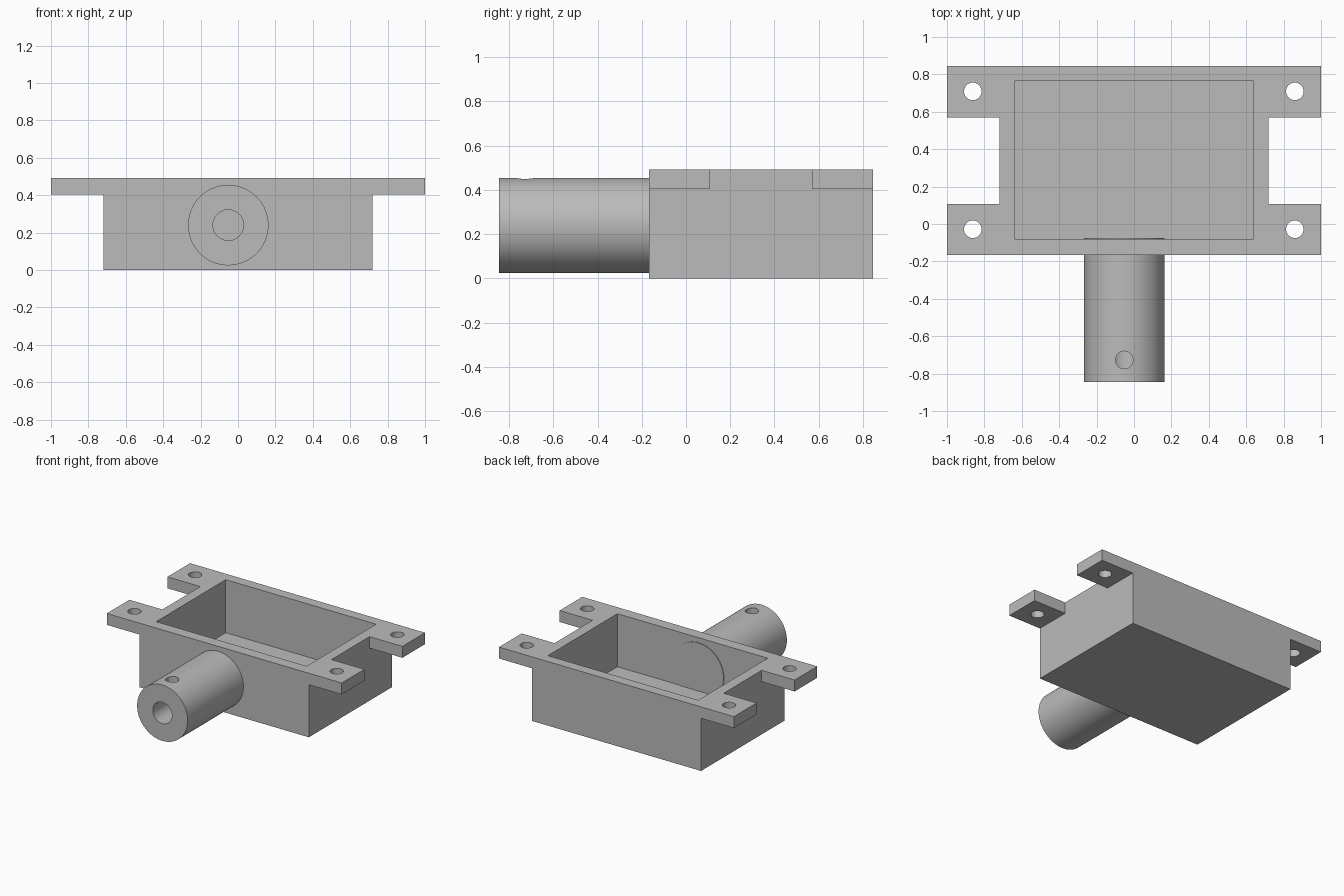
import bpy
import bmesh
from math import radians
from mathutils import Matrix, Vector

cube = bpy.data.objects.get("Cube")
if cube:
    bpy.data.objects.remove(cube, do_unlink=True)

grey = bpy.data.materials.new("plain grey")
grey.use_nodes = True
COLOUR = (0.5, 0.5, 0.5, 1)
grey.diffuse_color = COLOUR
grey.node_tree.nodes["Principled BSDF"].inputs["Base Color"].default_value = COLOUR


def finish(name, bm):
    bmesh.ops.recalc_face_normals(bm, faces=bm.faces)
    mesh = bpy.data.meshes.new(name)
    bm.to_mesh(mesh)
    bm.free()
    mesh.materials.append(grey)
    obj = bpy.data.objects.new(name, mesh)
    bpy.context.collection.objects.link(obj)
    return obj


def prism(name, outline, z0, z1):
    bm = bmesh.new()
    face = bm.faces.new([bm.verts.new((x, y, z0)) for x, y in outline])
    top = bmesh.ops.extrude_face_region(bm, geom=[face])["geom"]
    verts = [v for v in top if isinstance(v, bmesh.types.BMVert)]
    bmesh.ops.translate(bm, vec=(0, 0, z1 - z0), verts=verts)
    return finish(name, bm)


def block(name, x0, x1, y0, y1, z0, z1):
    return prism(name, [(x0, y0), (x1, y0), (x1, y1), (x0, y1)], z0, z1)


def cylinder(name, start, end, radius, sides=64):
    start, end = Vector(start), Vector(end)
    axis = end - start
    turn = axis.to_track_quat("Z", "Y").to_matrix().to_4x4()
    bm = bmesh.new()
    bmesh.ops.create_cone(bm, cap_ends=True, segments=sides, radius1=radius,
                          radius2=radius, depth=axis.length,
                          matrix=Matrix.Translation((start + end) / 2) @ turn)
    return finish(name, bm)


def combine(target, tool, operation):
    mod = target.modifiers.new(operation.title(), "BOOLEAN")
    mod.operation = operation
    mod.solver = "EXACT"
    mod.object = tool
    tool.hide_render = True
    bpy.ops.object.select_all(action="DESELECT")
    bpy.context.view_layer.objects.active = target
    target.select_set(True)
    bpy.ops.object.modifier_apply(modifier=mod.name)
    bpy.data.objects.remove(tool, do_unlink=True)


def smooth(obj):
    bpy.ops.object.select_all(action="DESELECT")
    bpy.context.view_layer.objects.active = obj
    obj.select_set(True)
    bpy.ops.object.shade_smooth_by_angle(angle=radians(30))


FRONT, BACK, TOP = -0.167, 0.845, 0.493
TAB_Z, SIDE = 0.405, 0.72

# Open housing with four mounting ears
housing = block("housing", -SIDE, SIDE, FRONT, BACK, 0, TOP)
for x0, x1 in ((-1, -0.6), (0.6, 1)):
    for y0, y1 in ((FRONT, 0.108), (0.57, BACK)):
        combine(housing, block("ear", x0, x1, y0, y1, TAB_Z, TOP), "UNION")
combine(housing, block("cavity", -0.64, 0.64, -0.08, 0.765, 0.085, 0.7), "DIFFERENCE")

# Screw holes through the ears
for x in (-0.862, 0.86):
    for y in (-0.028, 0.709):
        hole = cylinder("screw_hole", (x, y, 0.3), (x, y, 0.6), 0.047, 32)
        combine(housing, hole, "DIFFERENCE")
smooth(housing)

# Round shaft, reaching just through the front wall
CX, CZ = -0.052, 0.24
shaft = cylinder("shaft", (CX, -0.845, CZ), (CX, -0.075, CZ), 0.215, 96)

# Blind bore and the set screw hole that meets it from above
bore = cylinder("bore", (CX, -0.95, CZ), (CX, FRONT, CZ), 0.082, 48)
combine(shaft, bore, "DIFFERENCE")
set_screw = cylinder("set_screw_hole", (CX, -0.727, CZ), (CX, -0.727, 0.6), 0.047, 32)
combine(shaft, set_screw, "DIFFERENCE")
smooth(shaft)
